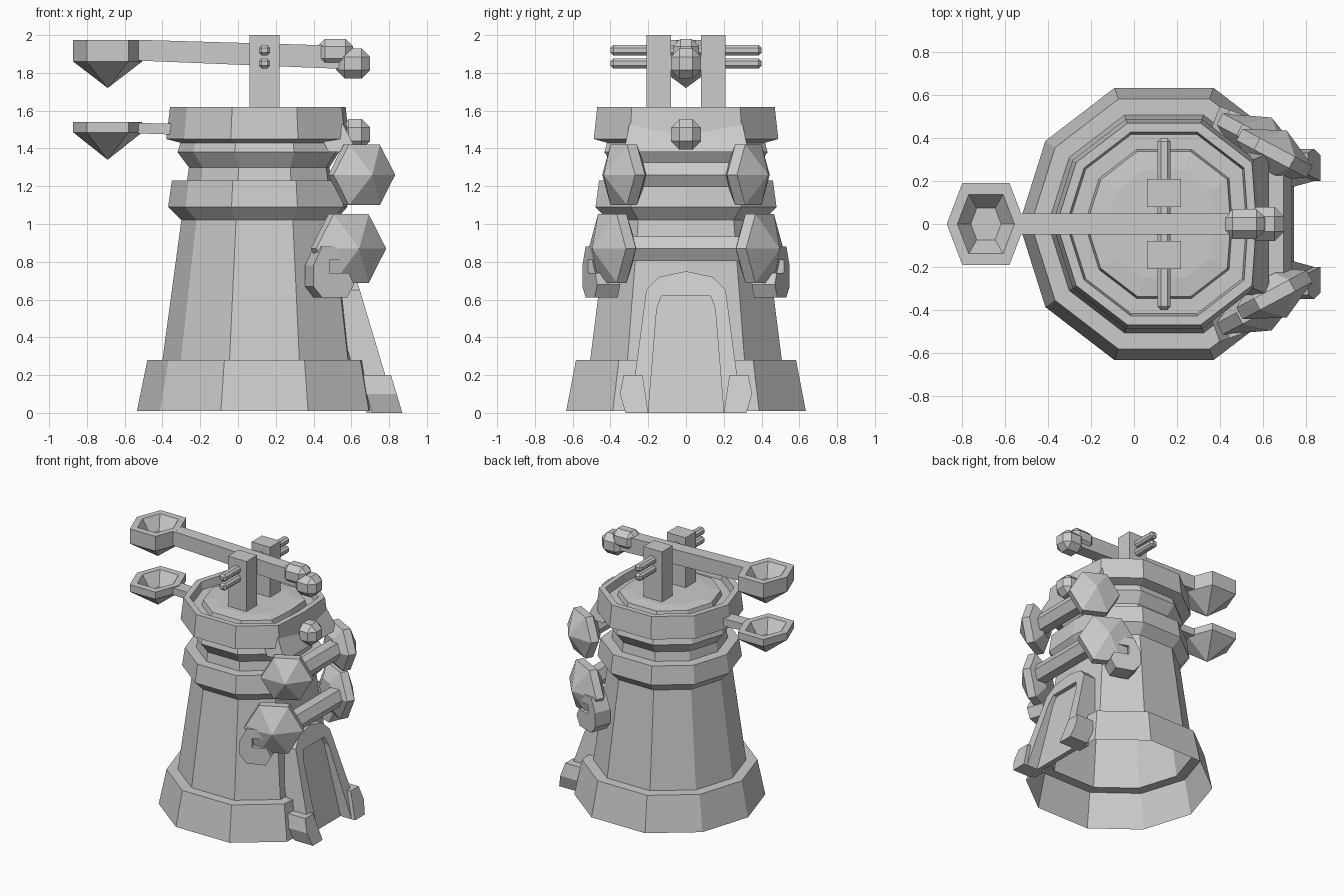
import bpy, bmesh
from math import sin, cos, radians
from mathutils import Matrix, Vector

if "Cube" in bpy.data.objects:
    bpy.data.objects.remove(bpy.data.objects["Cube"])


def finish(name, bm):
    bmesh.ops.remove_doubles(bm, verts=bm.verts, dist=1e-4)
    bmesh.ops.recalc_face_normals(bm, faces=bm.faces)
    me = bpy.data.meshes.new(name)
    bm.to_mesh(me)
    bm.free()
    ob = bpy.data.objects.new(name, me)
    bpy.context.collection.objects.link(ob)
    return ob


def lathe(name, profile, angles, squash, place):
    """Sweep (radius, z) points around z; 'squash' scales the radius at given angles."""
    bm = bmesh.new()
    rings = []
    for r, z in profile:
        ring = []
        for a in angles:
            k = r * squash.get(a, 1)
            ring.append(bm.verts.new((k * cos(radians(a)), k * sin(radians(a)), z)))
        rings.append(ring)
    n = len(angles)
    for lo, hi in zip(rings, rings[1:]):
        for i in range(n):
            j = (i + 1) % n
            bm.faces.new((lo[i], lo[j], hi[j], hi[i]))
    bm.transform(place)
    return finish(name, bm)


def box(name, lo, hi, bevel=0.0):
    lo, hi = Vector(lo), Vector(hi)
    bm = bmesh.new()
    bmesh.ops.create_cube(bm, size=1)
    for v in bm.verts:
        v.co = (lo + hi) / 2 + v.co * (hi - lo)
    if bevel:
        bmesh.ops.bevel(bm, geom=bm.edges[:], offset=bevel, segments=1, affect='EDGES')
    return finish(name, bm)


def loft(name, a, b, place=Matrix()):
    """Solid between two matching outlines."""
    bm = bmesh.new()
    a, b = [[bm.verts.new(p) for p in row] for row in (a, b)]
    bm.faces.new(a)
    bm.faces.new(b)
    for i in range(len(a)):
        j = (i + 1) % len(a)
        bm.faces.new((a[i], a[j], b[j], b[i]))
    bm.transform(place)
    return finish(name, bm)


def prism(name, points, loc, depth, turn=0.0):
    """Extrude an (x, z) outline along y, centred on loc, turned about z."""
    rows = [[(x, y, z) for x, z in points] for y in (-depth / 2, depth / 2)]
    return loft(name, *rows, Matrix.Translation(loc) @ Matrix.Rotation(radians(turn), 4, 'Z'))


def leaning(name, points, thick, front, slope):
    """Slab with a (y, z) outline whose front plane leans by 'slope'."""
    return loft(name, [(front - thick - slope * z, y, z) for y, z in points],
                [(front - slope * z, y, z) for y, z in points])


def polygon(n, r):
    return [(r * cos(radians(360 * i / n)), r * sin(radians(360 * i / n))) for i in range(n)]


# Tower shell, open underneath, with flared base and two overhanging bands
TEN = (0, 35, 70, 110, 145, 180, 215, 250, 290, 325)
lathe("tower", [(.675, .01), (.62, .28), (.54, .28), (.44, 1.02), (.51, 1.09), (.49, 1.23),
                (.41, 1.23), (.40, 1.30), (.46, 1.38), (.445, 1.43), (.52, 1.45), (.50, 1.62),
                (.455, 1.62), (.445, 1.56), (.37, 1.56), (.36, 1.60), (.27, 1.61), (0, 1.61)],
      TEN, {0: .86}, Matrix.Translation((.14, 0, 0)))
# Visor under the top band on the gate side
leaning("visor", [(-.3, 1.53), (.3, 1.53), (.33, 1.38), (-.33, 1.38)], .15, 1.32, .5)

# Doorway: recessed leaning panel, frame and splayed feet
leaning("door_panel", [(-.22, 0), (.22, 0), (.15, .62), (0, .68), (-.15, .62)], .04, .745, .2)
half = [(.30, 0), (.27, .2), (.21, .65), (.14, .72)]
inner = [(.13, .62), (.155, .55), (.20, 0)]
outline = (half + [(0, .75)] + [(-y, z) for y, z in reversed(half)]
           + [(-y, z) for y, z in reversed(inner)] + inner)
leaning("door_frame", outline, .16, .84, .3)
for s in (1, -1):
    leaning("door_foot", [(s * .2, 0), (s * .32, 0), (s * .35, .1), (s * .33, .2), (s * .23, .2)],
            .16, .87, .3)

# Bars across the gate with six-sided pointed heads
SIX = (0, 60, 120, 180, 240, 300)
for tag, x, z, r, reach, hx, hy in (("upper", .66, 1.26, .185, .28, .655, .33),
                                    ("lower", .64, .87, .21, .34, .585, .39)):
    prism(tag + "_bar", polygon(6, .075), (x, 0, z), 2 * reach)
    for s in (1, -1):
        place = (Matrix.Translation((hx, s * hy, z)) @ Matrix.Rotation(radians(-28 * s), 4, 'Z')
                 @ Matrix.Rotation(radians(-90 * s), 4, 'X'))
        lathe(tag + "_head", [(0, -.09), (r * .5, -.09), (r, -.03), (r, .03), (0, .12)],
              SIX, {}, place)

# Hooked clasps under the lower heads
clasp = [(-.11, .04), (-.06, .14), (.09, .14), (.09, .07), (-.02, .07), (-.02, 0),
         (.09, 0), (.12, -.06), (.08, -.13), (-.06, -.13), (-.11, -.07)]
for s in (1, -1):
    prism("clasp", clasp, (.48, s * .45, .74), .13, -s * 20)

# Two catapult arms with six-sided scoops and counterweights
for tag, top, side, apex in (("upper", 1.975, 1.86, 1.72), ("lower", 1.54, 1.485, 1.34)):
    lathe(tag + "_scoop", [(0, apex), (.22, side), (.22, top), (.16, top),
                           (.085, top - .1), (0, top - .1)], SIX, {0: .83, 180: .83},
          Matrix.Translation((-.69, 0, 0)))
prism("upper_arm", [(-.53, 1.865), (-.53, 1.975), (.5, 1.945), (.58, 1.82)], (0, 0, 0), .1)
prism("lower_arm", [(-.53, 1.48), (-.53, 1.535), (.6, 1.51), (.6, 1.44)], (0, 0, 0), .1)
box("upper_weight_inner", (.42, -.07, 1.835), (.61, .07, 1.98), .04)
box("upper_weight_outer", (.52, -.08, 1.77), (.70, .08, 1.93), .045)
box("lower_weight", (.54, -.08, 1.395), (.70, .08, 1.555), .045)

# Posts and axle pins
for s in (1, -1):
    y0, y1 = sorted((s * .08, s * .21))
    box("post", (.06, y0, 1.58), (.22, y1, 2.0))
for z in (1.92, 1.85):
    box("axle_pin", (.11, -.4, z - .027), (.17, .4, z + .027), .015)
